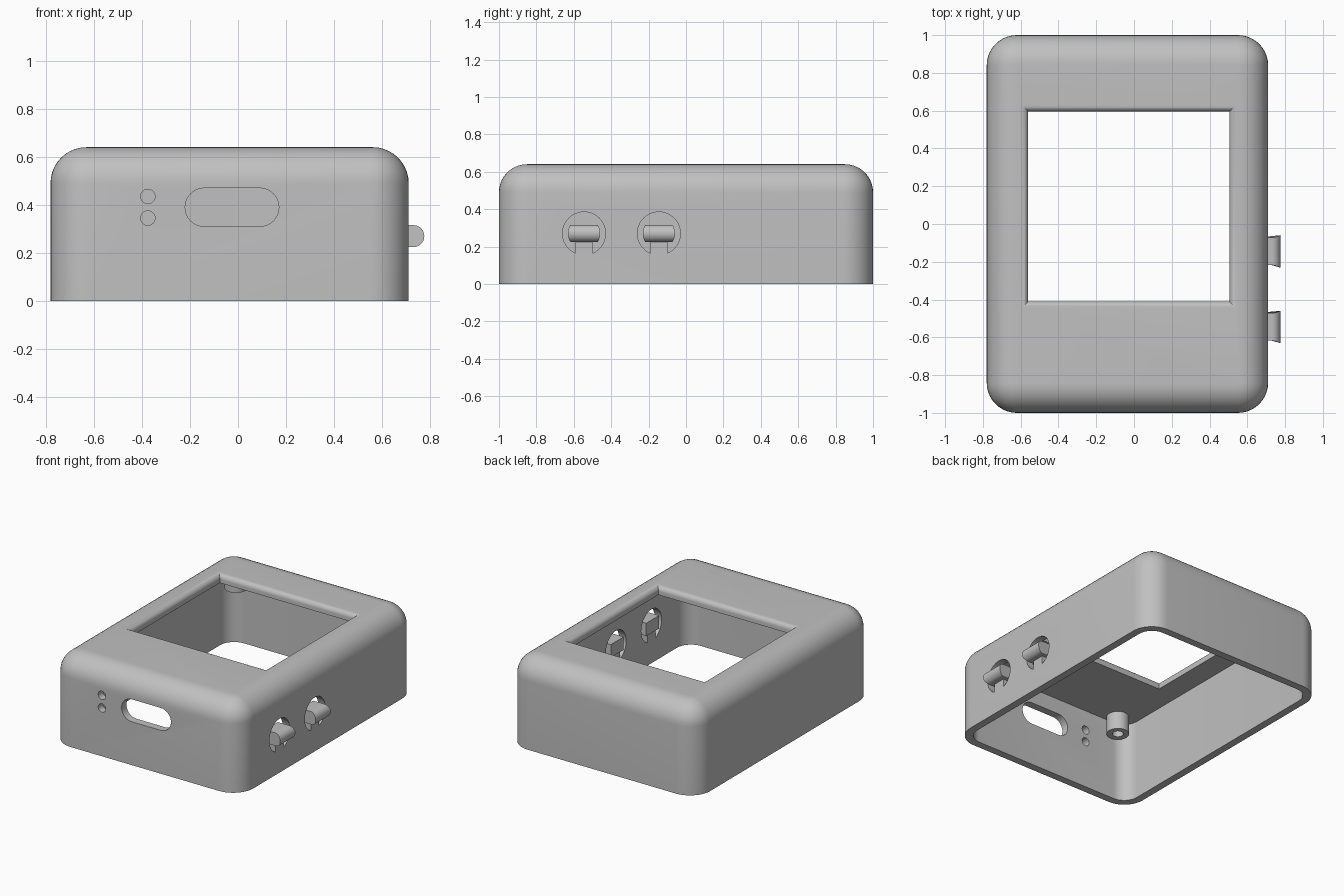
import bpy
import bmesh
from math import sin, cos, pi, sqrt, radians, asin

if "Cube" in bpy.data.objects:
    bpy.data.objects.remove(bpy.data.objects["Cube"], do_unlink=True)

CX = -0.035                 # middle of the case across x
HX, HY, HEIGHT = 0.745, 1.0, 0.64
ROUND, WALL = 0.15, 0.055
CEILING = HEIGHT - 0.06
SIDE = CX + HX              # outer face that carries the buttons

grey = bpy.data.materials.new("plain_grey")
grey.use_nodes = True
grey.diffuse_color = (0.53, 0.53, 0.53, 1)
grey.node_tree.nodes["Principled BSDF"].inputs["Base Color"].default_value = grey.diffuse_color


def loft(name, rings):
    """Skin equal-length rings of points and cap both ends."""
    bm = bmesh.new()
    loops = [[bm.verts.new(p) for p in ring] for ring in rings]
    n = len(loops[0])
    for a, b in zip(loops, loops[1:]):
        for i in range(n):
            j = (i + 1) % n
            bm.faces.new((a[i], a[j], b[j], b[i]))
    bm.faces.new(loops[0][::-1])
    bm.faces.new(loops[-1])
    bmesh.ops.recalc_face_normals(bm, faces=bm.faces[:])
    mesh = bpy.data.meshes.new(name)
    bm.to_mesh(mesh)
    bm.free()
    mesh.materials.append(grey)
    obj = bpy.data.objects.new(name, mesh)
    bpy.context.collection.objects.link(obj)
    return obj


def smooth(obj):
    obj.data.shade_smooth()
    obj.data.set_sharp_from_angle(angle=radians(30))


def arc(r, start, end, steps, u=0, v=0):
    return [(u + r * cos(start + (end - start) * i / steps),
             v + r * sin(start + (end - start) * i / steps)) for i in range(steps + 1)]


def rounded_rect(inset, r, z):
    hx, hy = HX - inset, HY - inset
    ring = []
    for k, (sx, sy) in enumerate(((1, 1), (-1, 1), (-1, -1), (1, -1))):
        ring += arc(r, k * pi / 2, (k + 1) * pi / 2, 10,
                    CX + sx * (hx - r), sy * (hy - r))
    return [(x, y, z) for x, y in ring]


def circle(x, y, r, z):
    return [(u, v, z) for u, v in arc(r, 0, 2 * pi, 32, x, y)[:-1]]


# Outer block with rounded corners and a rounded top edge
rings = [rounded_rect(0, 0.16, 0)]
for c, s in arc(ROUND, 0, pi / 2, 10):
    rings.append(rounded_rect(ROUND - c, 0.16 - ROUND + c, HEIGHT - ROUND + s))
case = loft("case_shell", rings)

# Hollow inside, open at the bottom
cutters = [loft("cavity", [rounded_rect(WALL, 0.11, z) for z in (-0.1, CEILING)])]


# Screen opening with a rounded lip
def window_ring(grow, z):
    x0, x1, y0, y1 = -0.56 - grow, 0.505 + grow, -0.41 - grow, 0.595 + grow
    return [(x0, y0, z), (x1, y0, z), (x1, y1, z), (x0, y1, z)]


LIP = 0.035
rings = [window_ring(0, 0.45)]
for c, s in arc(LIP, 0, pi / 2, 8):
    rings.append(window_ring(LIP - c, HEIGHT - LIP + s))
rings.append(window_ring(LIP, HEIGHT + 0.1))
cutters.append(loft("screen_opening", rings))

# Port slot and two small round holes through the front
slot = (arc(0.08, -pi / 2, pi / 2, 16, 0.09, 0.39)
        + arc(0.08, pi / 2, 3 * pi / 2, 16, -0.14, 0.39))
holes = [slot] + [arc(0.03, 0, 2 * pi, 24, -0.375, z)[:-1] for z in (0.345, 0.435)]
for hole in holes:
    cutters.append(loft("front_hole", [[(x, y, z) for x, z in hole] for y in (-1.1, -0.9)]))

# Round side cut-outs that leave a springy tongue at the bottom
BUTTON_Z, TONGUE, CUT_R = 0.27, 0.045, 0.115
BUTTONS = {"front_button": -0.545, "rear_button": -0.145}
gap = asin(TONGUE / CUT_R)
outline = arc(CUT_R, -pi / 2 + gap, 3 * pi / 2 - gap, 36)
outline += [(-TONGUE, -0.02), (TONGUE, -0.02)]
for y in BUTTONS.values():
    cutters.append(loft("button_cutout", [[(x, y + u, BUTTON_Z + v) for u, v in outline]
                                          for x in (SIDE - 0.15, SIDE + 0.1)]))

for cutter in cutters:
    cutter.hide_render = True
    mod = case.modifiers.new(cutter.name, "BOOLEAN")
    mod.operation = "DIFFERENCE"
    mod.solver = "EXACT"
    mod.object = cutter
bpy.context.view_layer.update()
evaluated = case.evaluated_get(bpy.context.evaluated_depsgraph_get())
carved = bpy.data.meshes.new_from_object(evaluated)
case.modifiers.clear()
case.data = carved
for cutter in cutters:
    bpy.data.objects.remove(cutter, do_unlink=True)
smooth(case)

# Push buttons: round-nosed bars with curved ends
NOSE = 0.046
for name, y in BUTTONS.items():
    profile = arc(NOSE, -pi / 2, pi / 2, 14, SIDE + 0.065 - NOSE)
    profile += [(SIDE - 0.065, NOSE), (SIDE - 0.065, -NOSE)]
    ends = [[(x, y + side * sqrt(0.086 ** 2 - v * v), BUTTON_Z + v) for x, v in profile]
            for side in (-1, 1)]
    smooth(loft(name, ends))

# Hollow screw posts hanging from the ceiling in the corners
for side, x in (("left", 0.52), ("right", -0.59)):
    for end, y in (("front", -0.87), ("back", 0.82)):
        smooth(loft(f"{end}_{side}_post",
                    [circle(x, y, 0.075, CEILING + 0.005), circle(x, y, 0.075, 0.45),
                     circle(x, y, 0.037, 0.45), circle(x, y, 0.037, CEILING - 0.01)]))
